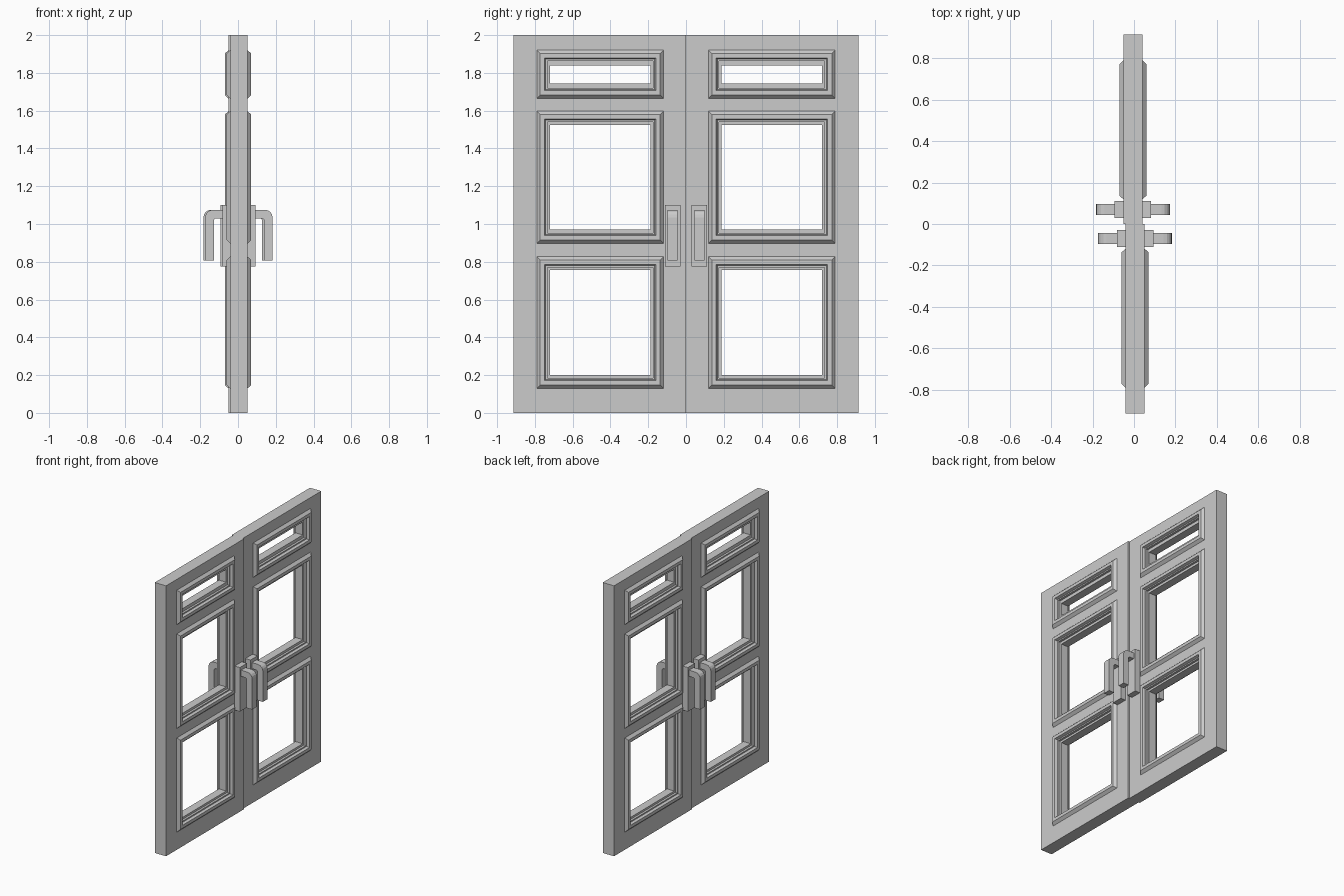
import bpy, bmesh, math
from mathutils import Matrix

if "Cube" in bpy.data.objects:
    bpy.data.objects.remove(bpy.data.objects["Cube"])

WIDTH, HEIGHT, HALF = 0.914, 2.0, 0.046      # one leaf, half its thickness
OFFSET = -0.005                              # leaf stands slightly off centre
Y0, Y1 = 0.119, 0.79                         # panel sides
PANELS = [("lower", 0.13, 0.827, 0.071), ("middle", 0.897, 1.597, 0.074),
          ("upper", 1.665, 1.92, 0.08)]
TURN = Matrix.Rotation(math.pi, 4, 'Z')


def finish(bm, name):
    """Make the part once for each leaf, the second turned half round."""
    bmesh.ops.recalc_face_normals(bm, faces=bm.faces)
    me = bpy.data.meshes.new(name)
    bm.to_mesh(me)
    bm.free()
    for side in ("right", "left"):
        ob = bpy.data.objects.new(f"{side}_{name}", me)
        bpy.context.collection.objects.link(ob)
        m = Matrix.Translation((OFFSET, 0, 0))
        ob.matrix_world = TURN @ m if side == "left" else m


def prism(bm, outline, y0, y1):
    """Extrude an (x, z) outline along y."""
    f = bm.faces.new([bm.verts.new((x, y0, z)) for x, z in outline])
    ext = bmesh.ops.extrude_face_region(bm, geom=[f], use_keep_orig=True)["geom"]
    vs = [v for v in ext if isinstance(v, bmesh.types.BMVert)]
    bmesh.ops.translate(bm, vec=(0, y1 - y0, 0), verts=vs)


# Door leaf: a grid of cells with the panel cells left open
bm = bmesh.new()
ys = [0, Y0, Y1, WIDTH]
zs = [0] + [z for p in PANELS for z in p[1:3]] + [HEIGHT]
grid = [[bm.verts.new((-HALF, y, z)) for z in zs] for y in ys]
for i in range(len(ys) - 1):
    for j in range(len(zs) - 1):
        if not (i == 1 and j % 2 == 1):
            bm.faces.new((grid[i][j], grid[i + 1][j], grid[i + 1][j + 1], grid[i][j + 1]))
ext = bmesh.ops.extrude_face_region(bm, geom=bm.faces[:], use_keep_orig=True)["geom"]
bmesh.ops.translate(bm, vec=(2 * HALF, 0, 0),
                    verts=[v for v in ext if isinstance(v, bmesh.types.BMVert)])
finish(bm, "door_leaf")

# Window mouldings: a stepped profile carried around each opening, both faces
for label, z0, z1, lip in PANELS:
    half = [(0, HALF), (0.018, 0.065), (0.041, 0.065), (0.047, 0.046),
            (0.056, 0.046), (0.056, 0.03), (None, 0.03)]
    profile = half + [(d, -x) for d, x in reversed(half)]
    bm = bmesh.new()
    loops = []
    for d, x in profile:
        dy, dz = (0.069, lip) if d is None else (d, d)
        corners = [(Y0 + dy, z0 + dz), (Y1 - dy, z0 + dz),
                   (Y1 - dy, z1 - dz), (Y0 + dy, z1 - dz)]
        loops.append([bm.verts.new((x, y, z)) for y, z in corners])
    for a, b in zip(loops, loops[1:]):
        for k in range(4):
            n = (k + 1) % 4
            bm.faces.new((a[k], a[n], b[n], b[k]))
    finish(bm, label + "_moulding")

# Handles: back plate and bent pull on both faces
top, low, out, t, r = 1.075, 0.808, 0.178, 0.045, 0.04
bend = [(out - r + r * math.sin(a), top - r + r * math.cos(a))
        for a in (k * math.pi / 8 for k in range(5))]
pull = [(0.08, top)] + bend + [(out, low), (out - t, low), (out - t, top - t - 0.008),
        (out - t - 0.008, top - t), (0.08, top - t)]
for face, s in (("outer", 1), ("inner", -1)):
    bm = bmesh.new()
    prism(bm, [(s * x, z) for x, z in ((0.04, 0.774), (0.088, 0.774), (0.088, 1.1), (0.04, 1.1))],
          0.028, 0.111)
    finish(bm, face + "_handle_plate")
    bm = bmesh.new()
    prism(bm, [(s * x, z) for x, z in pull], 0.044, 0.097)
    finish(bm, face + "_handle_pull")
